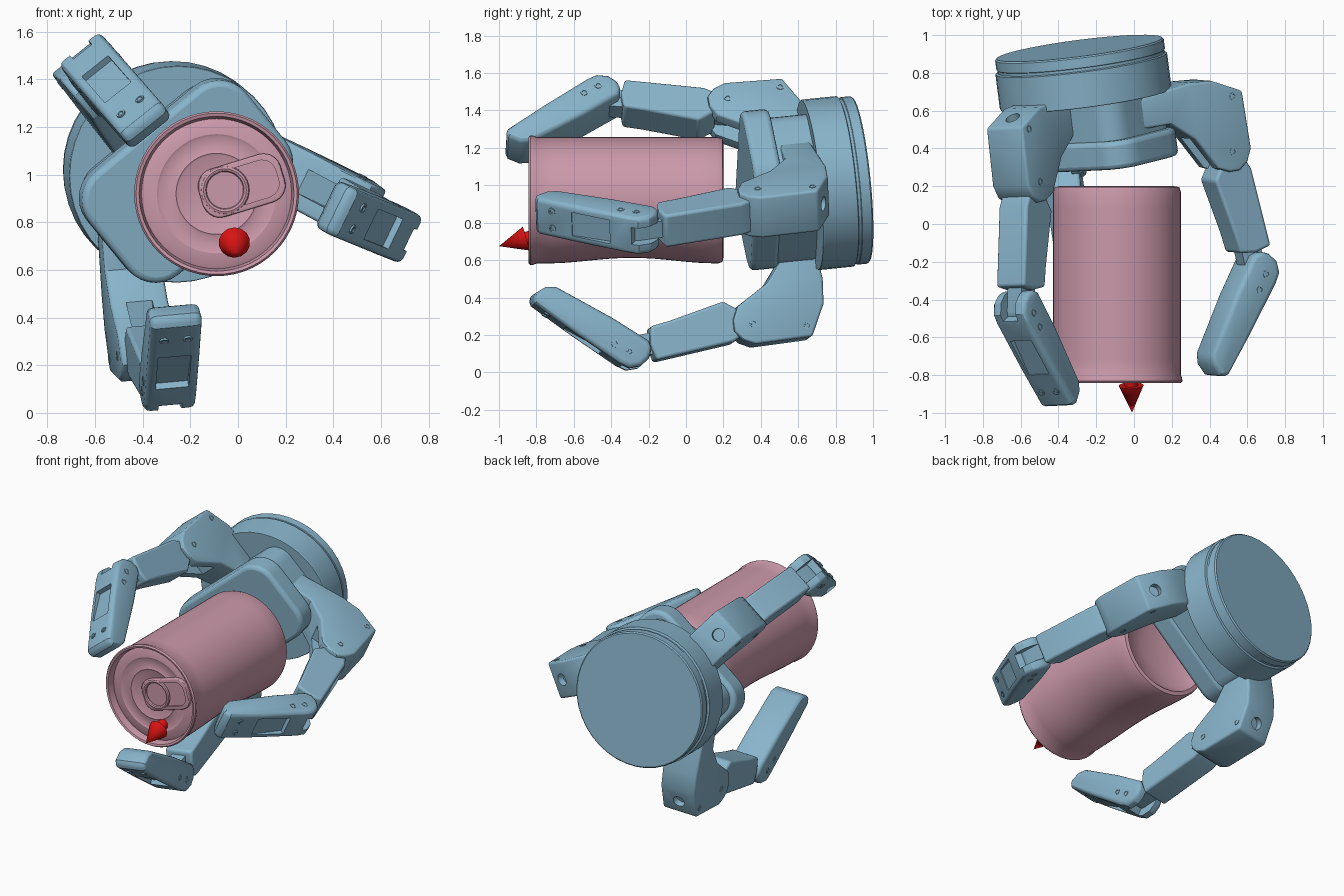
import bpy, bmesh, math
from mathutils import Matrix, Vector

cube = bpy.data.objects.get("Cube")
if cube:
    bpy.data.objects.remove(cube, do_unlink=True)


def material(name, rgb):
    m = bpy.data.materials.new(name)
    m.use_nodes = True
    m.diffuse_color = (*rgb, 1)
    m.node_tree.nodes["Principled BSDF"].inputs["Base Color"].default_value = (*rgb, 1)
    return m


BLUE = material("steel blue", (0.25, 0.46, 0.60))
PINK = material("dusty pink", (0.60, 0.32, 0.40))
RED = material("signal red", (0.70, 0.006, 0.006))
parts = []


def frame(x, y, z, origin):
    m = Matrix((x, y, z)).transposed().to_4x4()
    m.translation = origin
    return m


def finish(name, bm, mat, matrix):
    bmesh.ops.remove_doubles(bm, verts=bm.verts, dist=1e-4)
    bmesh.ops.recalc_face_normals(bm, faces=bm.faces)
    me = bpy.data.meshes.new(name)
    bm.to_mesh(me)
    bm.free()
    me.materials.append(mat)
    ob = bpy.data.objects.new(name, me)
    bpy.context.scene.collection.objects.link(ob)
    ob.matrix_world = matrix
    parts.append(ob)
    return ob


def slab(name, profile, z0, z1, matrix, bevel=0.0, mat=BLUE):
    """Profile in local xy, extruded between two local z heights."""
    bm = bmesh.new()
    face = bm.faces.new([bm.verts.new((x, y, z0)) for x, y in profile])
    grown = bmesh.ops.extrude_face_region(bm, geom=[face])["geom"]
    bmesh.ops.translate(bm, vec=(0, 0, z1 - z0),
                        verts=[g for g in grown if isinstance(g, bmesh.types.BMVert)])
    ob = finish(name, bm, mat, matrix)
    if bevel:
        mod = ob.modifiers.new("soft edges", "BEVEL")
        mod.width, mod.segments, mod.limit_method = bevel, 3, "ANGLE"
        mod.angle_limit = math.radians(40)
    return ob


def lathe(name, profile, steps, matrix, mat=BLUE):
    """Profile of (radius, height) turned around local y."""
    bm = bmesh.new()
    vs = [bm.verts.new((r, h, 0)) for r, h in profile]
    es = [bm.edges.new(pair) for pair in zip(vs, vs[1:])]
    bmesh.ops.spin(bm, geom=vs + es, cent=(0, 0, 0), axis=(0, 1, 0),
                   angle=math.tau, steps=steps)
    return finish(name, bm, mat, matrix)


def rect(x0, x1, y0, y1):
    return [(x0, y0), (x1, y0), (x1, y1), (x0, y1)]


def rounded(x0, x1, y0, y1, r, n=7):
    pts = []
    for k, (cx, cy) in enumerate([(x1 - r, y1 - r), (x0 + r, y1 - r),
                                  (x0 + r, y0 + r), (x1 - r, y0 + r)]):
        for i in range(n + 1):
            a = math.pi / 2 * (k + i / n)
            pts.append((cx + r * math.cos(a), cy + r * math.sin(a)))
    return pts


def carve(ob, cutters):
    """Cut shapes out of a part, then throw the cutters away."""
    for c in cutters:
        c.hide_render = True
        mod = ob.modifiers.new("cut", "BOOLEAN")
        mod.operation, mod.object, mod.solver = "DIFFERENCE", c, "EXACT"
    bpy.context.view_layer.update()
    graph = bpy.context.evaluated_depsgraph_get()
    mesh = bpy.data.meshes.new_from_object(ob.evaluated_get(graph))
    ob.modifiers.clear()
    ob.data = mesh
    for c in cutters:
        parts.remove(c)
        bpy.data.objects.remove(c, do_unlink=True)


# Tilted frame of the hand: n runs backwards along its axis
n = Vector((-0.127, 0.986, 0.1)).normalized()
e1 = (Vector((1, 0, 0)) - n * n.x).normalized()
e3 = e1.cross(n)
HUB = Vector((-0.17, 0, 0.935))


def spoke(degrees, offset):
    a = math.radians(degrees)
    d = e1 * math.cos(a) + e3 * math.sin(a)
    side = d.cross(n)
    return frame(d, n, side, HUB + side * offset)


# Wrist drum with its grooved back plate
lathe("wrist_drum", [(0, 0.67), (0.455, 0.67), (0.458, 0.675), (0.458, 0.86), (0.445, 0.865),
                     (0.445, 0.88), (0.45, 0.883), (0.45, 0.935), (0.442, 0.943), (0, 0.943)],
      40, frame(e1, n, e3, HUB))

# Palm: rounded plate in front of a narrower body
palm = spoke(129, 0)
flat = palm @ Matrix.Rotation(-math.pi / 2, 4, "X")   # local z becomes n
slab("palm_plate", rounded(-0.28, 0.28, -0.425, 0.43, 0.15), 0.32, 0.47, flat, 0.025)
slab("palm_body", rounded(-0.27, 0.25, -0.38, 0.37, 0.12), 0.46, 0.68, flat)

BASE = [(0.15, 0.66), (0.5, 0.70), (0.63, 0.69), (0.80, 0.61), (0.81, 0.30), (0.78, 0.235),
        (0.73, 0.195), (0.67, 0.195), (0.60, 0.225), (0.49, 0.40), (0.36, 0.50), (0.15, 0.50)]
MIDDLE = [(0.05, -0.08), (0.13, -0.145), (0.43, -0.10), (0.54, -0.09), (0.56, 0.0),
          (0.545, 0.093), (0.12, 0.078), (0.05, 0.05)]
DISTAL = [(-0.108, 0.01), (-0.10, -0.045), (-0.06, -0.075), (0.17, -0.088), (0.51, -0.088),
          (0.56, -0.06), (0.595, 0.0), (0.592, 0.03), (0.57, 0.047), (0.31, 0.08),
          (0.02, 0.108), (-0.04, 0.105), (-0.09, 0.065)]


def screw(name, m, x, y, z, turn=0):
    """Shallow socket screw; its head points along local y turned about x."""
    lathe(name, [(0, -0.004), (0.01, -0.004), (0.012, 0.003), (0.02, 0.003), (0.02, -0.015)],
          12, m @ Matrix.Translation((x, y, z)) @ Matrix.Rotation(turn * math.pi / 2, 4, "X"))


def finger(name, degrees, offset, base_at, root, knuckle, tip):
    f = spoke(degrees, offset)
    root, knuckle, tip = map(Vector, (root, knuckle, tip))

    def link(a, b):
        d = b - a
        return f @ Matrix.Translation((*a, 0)) @ Matrix.Rotation(math.atan2(d.y, d.x), 4, "Z")

    # Forked base with a round socket in its slanted back corner
    b = f @ Matrix.Translation((*base_at, 0))
    corner = b @ Matrix.Translation((0.715, 0.65, 0)) @ Matrix.Rotation(-0.44, 4, "Z")
    base = slab(name + "_base", BASE, -0.122, 0.122, b, 0.015)
    carve(base, [slab("slot", rect(0.45, 0.74, 0.1, 0.40), -0.055, 0.055, b),
                 lathe("socket", [(0, -0.04), (0.04, -0.04), (0.04, 0.1), (0, 0.1)], 20, corner)])
    for s in (-1, 1):
        screw(name + "_base_screw", b, 0.74, 0.59, s * 0.122, s)
        screw(name + "_pivot_screw", b, 0.70, 0.30, s * 0.122, s)

    # Middle link with narrow tongue reaching into both joints
    m = link(root, knuckle)
    length = (knuckle - root).length
    slab(name + "_middle", MIDDLE, -0.095, 0.095, m, 0.015)
    slab(name + "_tongue", rounded(-0.07, length + 0.06, -0.06, 0.055, 0.05, 4),
         -0.048, 0.048, m)

    # Distal link with recessed back panel and knuckle notch
    m = link(knuckle, tip)
    distal = slab(name + "_tip", DISTAL, -0.11, 0.11, m, 0.027)
    carve(distal, [slab("panel", rect(0.13, 0.36, 0.068, 0.2), -0.07, 0.07, m),
                   slab("notch", rect(-0.2, 0.0, -0.03, 0.2), -0.05, 0.05, m)])
    for s in (-1, 1):
        screw(name + "_tip_screw", m, 0.48, 0.061, s * 0.05)
        for x in (0.0, 0.09):
            screw(name + "_side_screw", m, x, 0.03, s * 0.11, s)


finger("thumb", 128, 0.035, (-0.125, 0.015), (0.585, 0.305), (0.73, -0.345), (0.505, -0.84))
finger("left_finger", -26, 0.21, (-0.04, -0.005), (0.68, 0.298), (0.742, -0.365), (0.455, -0.825))
finger("lower_finger", -85.5, -0.235, (0, 0), (0.696, 0.298), (0.758, -0.36), (0.44, -0.82))

# Drink can: rimmed lid in front, dished bottom at the back, slightly squashed below
CAN = Matrix.Translation((-0.09, 0, 0.92))
rows = [(0.338, -0.80 + 0.08 * i) for i in range(12)]
can = lathe("can", [(0, -0.80), (0.16, -0.80), (0.17, -0.805), (0.18, -0.80), (0.24, -0.80),
                    (0.25, -0.805), (0.29, -0.80), (0.315, -0.79), (0.325, -0.838),
                    (0.338, -0.842), (0.346, -0.832), (0.345, -0.815)] + rows +
            [(0.338, 0.17), (0.33, 0.195), (0.305, 0.20), (0.295, 0.185), (0.25, 0.155),
             (0.13, 0.125), (0, 0.12)], 56, CAN, PINK)
for v in can.data.vertices:
    if v.co.z < 0 and -0.75 < v.co.y < 0.17:
        v.co.z *= 1 - 0.09 * math.sin(math.pi * (v.co.y + 0.75) / 0.92) ** 2

# Pull tab: thin plate with raised border and finger ring
tab = CAN @ Matrix.Translation((0.125, -0.80, 0.04)) @ Matrix.Rotation(math.radians(-17), 4, "Y") \
    @ Matrix.Rotation(math.pi / 2, 4, "X")
outline = rounded(-0.20, 0.16, -0.105, 0.105, 0.075)
slab("tab_plate", outline, -0.01, 0.012, tab, 0, PINK)
border = slab("tab_border", outline, -0.01, 0.026, tab, 0.008, PINK)
carve(border, [slab("inside", rounded(-0.175, 0.135, -0.08, 0.08, 0.06), -0.1, 0.1, tab)])
ring = [(0.09 + 0.013 * math.cos(a), 0.013 * math.sin(a))
        for a in (math.tau * i / 8 for i in range(9))]
lathe("tab_ring", ring, 32, CAN @ Matrix.Translation((0.035, -0.818, 0.015)), PINK)

# Red arrow pointing out of the lid
y = Vector((0.03, -0.96, -0.27)).normalized()
x = Vector((1, 0, 0)).cross(y).normalized()
lathe("arrow", [(0, -0.08), (0.036, -0.08), (0.036, 0.0), (0.066, 0.0), (0, 0.15)], 14,
      frame(x, y, x.cross(y), Vector((-0.015, -0.855, 0.715))), RED)

# Smooth rounded surfaces, keep hard edges
for ob in bpy.context.view_layer.objects:
    ob.select_set(ob in parts)
bpy.context.view_layer.objects.active = parts[0]
bpy.ops.object.shade_smooth_by_angle(angle=math.radians(30))
